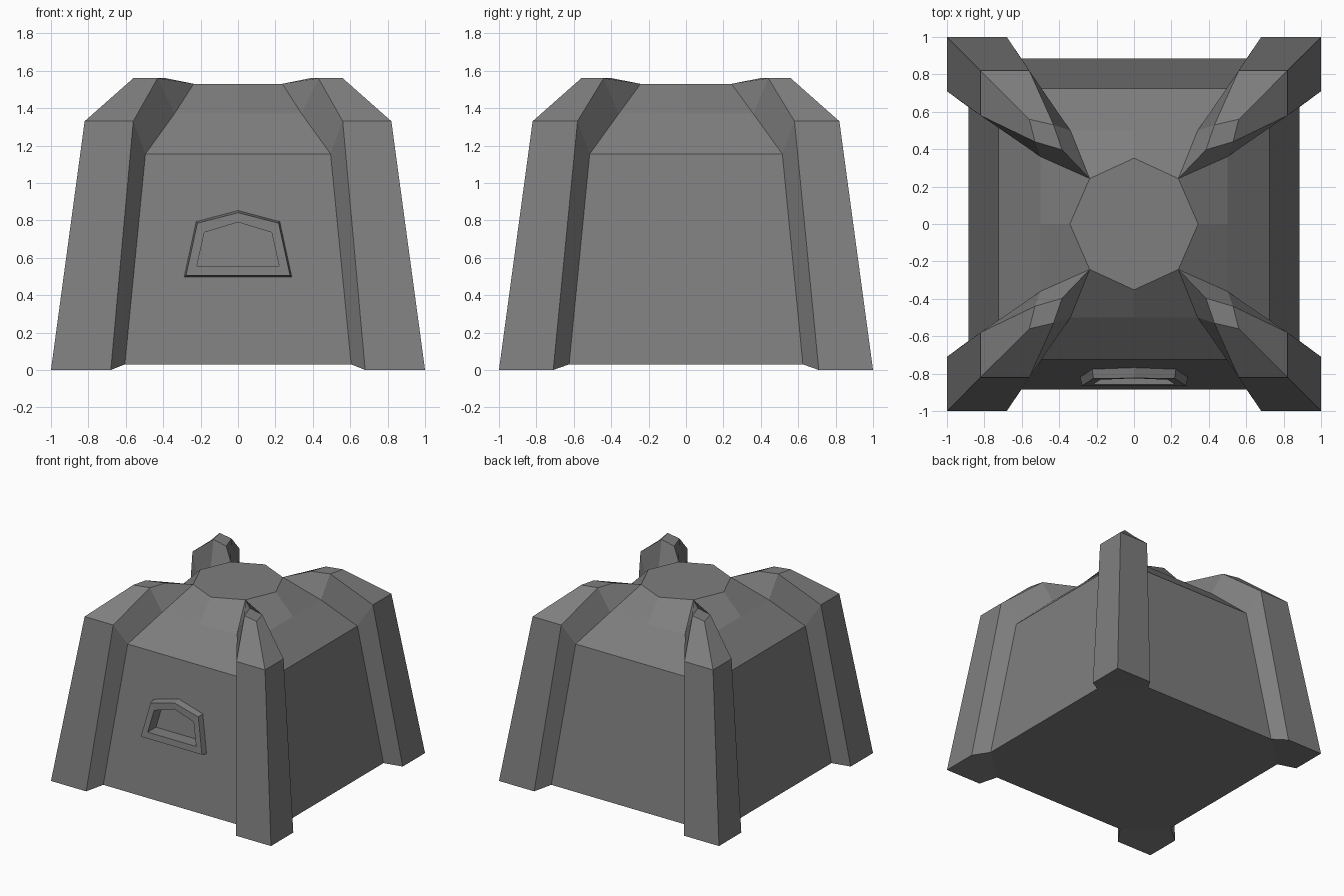
import bpy, bmesh

if "Cube" in bpy.data.objects:
    bpy.data.objects.remove(bpy.data.objects["Cube"])

# Dark concrete grey
concrete = bpy.data.materials.new("dark_concrete")
concrete.diffuse_color = (0.21, 0.21, 0.21, 1)
concrete.use_nodes = True
concrete.node_tree.nodes["Principled BSDF"].inputs["Base Color"].default_value = concrete.diffuse_color


def make_object(name, bm):
    bmesh.ops.remove_doubles(bm, verts=bm.verts, dist=0.0005)
    bmesh.ops.recalc_face_normals(bm, faces=bm.faces)
    mesh = bpy.data.meshes.new(name)
    bm.to_mesh(mesh)
    bm.free()
    mesh.materials.append(concrete)
    ob = bpy.data.objects.new(name, mesh)
    bpy.context.collection.objects.link(ob)
    return ob


def side_points(foot, base, eave, knee, top, shoulder):
    """Points along one side of a corner, as (along, outward, height)."""
    return dict(foot=(foot, 1, 0), base=(base, 0.885, 0.03), eave=(eave, 0.725, 1.155),
                knee=(knee, 0.5, 1.37), top=(top, 0.53, 1.56), shoulder=(shoulder, 0.82, 1.33))


# Shared points of one corner buttress
TIP, SHOULDER, PEAK = (1, 1, 0), (0.82, 0.82, 1.33), (0.56, 0.56, 1.56)
RIDGE, RIM = (0.385, 0.397, 1.56), (0.237, 0.243, 1.53)


def side_faces(p, swap):
    """Buttress flank, half wall and half roof panel for one side of a quadrant."""
    def s(q):
        return (q[1], q[0], q[2]) if swap else q
    q = {k: s(v) for k, v in p.items()}
    mid = {k: s((0, p[k][1], p[k][2])) for k in ("base", "eave", "knee")}
    mid_rim = s((0, 0.343 if swap else 0.352, 1.53))
    faces = [
        (TIP, q["foot"], q["shoulder"], SHOULDER),
        (SHOULDER, q["shoulder"], q["top"], PEAK),
        (q["foot"], q["base"], q["eave"], q["shoulder"]),
        (q["shoulder"], q["eave"], q["knee"], q["top"]),
        (q["top"], q["knee"], RIM, RIDGE),
        (mid["base"], q["base"], q["eave"], mid["eave"]),
        (mid["eave"], q["eave"], q["knee"], mid["knee"]),
        (mid["knee"], q["knee"], RIM, mid_rim)]
    return faces, q, mid, mid_rim


# Bunker shell: one quadrant repeated four times
fa, fq, fm, fr = side_faces(side_points(0.68, 0.605, 0.495, 0.34, 0.43, 0.56), False)
sa, sq, sm, sr = side_faces(side_points(0.71, 0.625, 0.515, 0.36, 0.44, 0.58), True)
quadrant = fa + sa + [
    (PEAK, fq["top"], RIDGE, sq["top"]),
    ((0, 0, 1.53), fr, RIM, sr),
    (TIP, fq["foot"], fq["base"], sq["base"], sq["foot"]),
    ((0, 0, 0.03), fm["base"], fq["base"], sq["base"], sm["base"])]
bm = bmesh.new()
for sx in (1, -1):
    for sy in (1, -1):
        for face in quadrant:
            bm.faces.new([bm.verts.new((x * sx, y * sy, z)) for x, y, z in face])
shell = make_object("bunker_shell", bm)


# Window helpers: loops follow the sloping wall, level across the pointed top
def wall_y(z):
    return -(0.885 - 0.16 * (min(z, 0.795) - 0.03) / 1.125)


def loop(bm, pts, offset):
    return [bm.verts.new((x, wall_y(z) + offset, z)) for x, z in pts]


def bridge(bm, a, b):
    n = len(a)
    for i in range(n):
        bm.faces.new((a[i], a[(i + 1) % n], b[(i + 1) % n], b[i]))


OUTER = [(-0.29, 0.495), (0.29, 0.495), (0.225, 0.795), (0, 0.853), (-0.225, 0.795)]
FRONT = [(-0.278, 0.506), (0.278, 0.506), (0.217, 0.785), (0, 0.841), (-0.217, 0.785)]
INNER = [(-0.22, 0.555), (0.22, 0.555), (0.18, 0.735), (0, 0.79), (-0.18, 0.735)]

# Raised frame around the firing slot
bm = bmesh.new()
rings = [loop(bm, OUTER, 0.011), loop(bm, FRONT, -0.048),
         loop(bm, INNER, -0.048), loop(bm, INNER, 0.011)]
for i in range(len(rings)):
    bridge(bm, rings[i], rings[(i + 1) % len(rings)])
make_object("window_frame", bm)

# Recess cut into the front wall
bm = bmesh.new()
a, b = loop(bm, INNER, -0.1), loop(bm, INNER, 0.06)
bridge(bm, a, b)
bm.faces.new(a)
bm.faces.new(b)
cutter = make_object("window_cutter", bm)
cutter.hide_render = True
mod = shell.modifiers.new("window_recess", 'BOOLEAN')
mod.operation = 'DIFFERENCE'
mod.solver = 'EXACT'
mod.object = cutter
bpy.context.view_layer.objects.active = shell
bpy.ops.object.modifier_apply(modifier=mod.name)
bpy.data.objects.remove(cutter)
